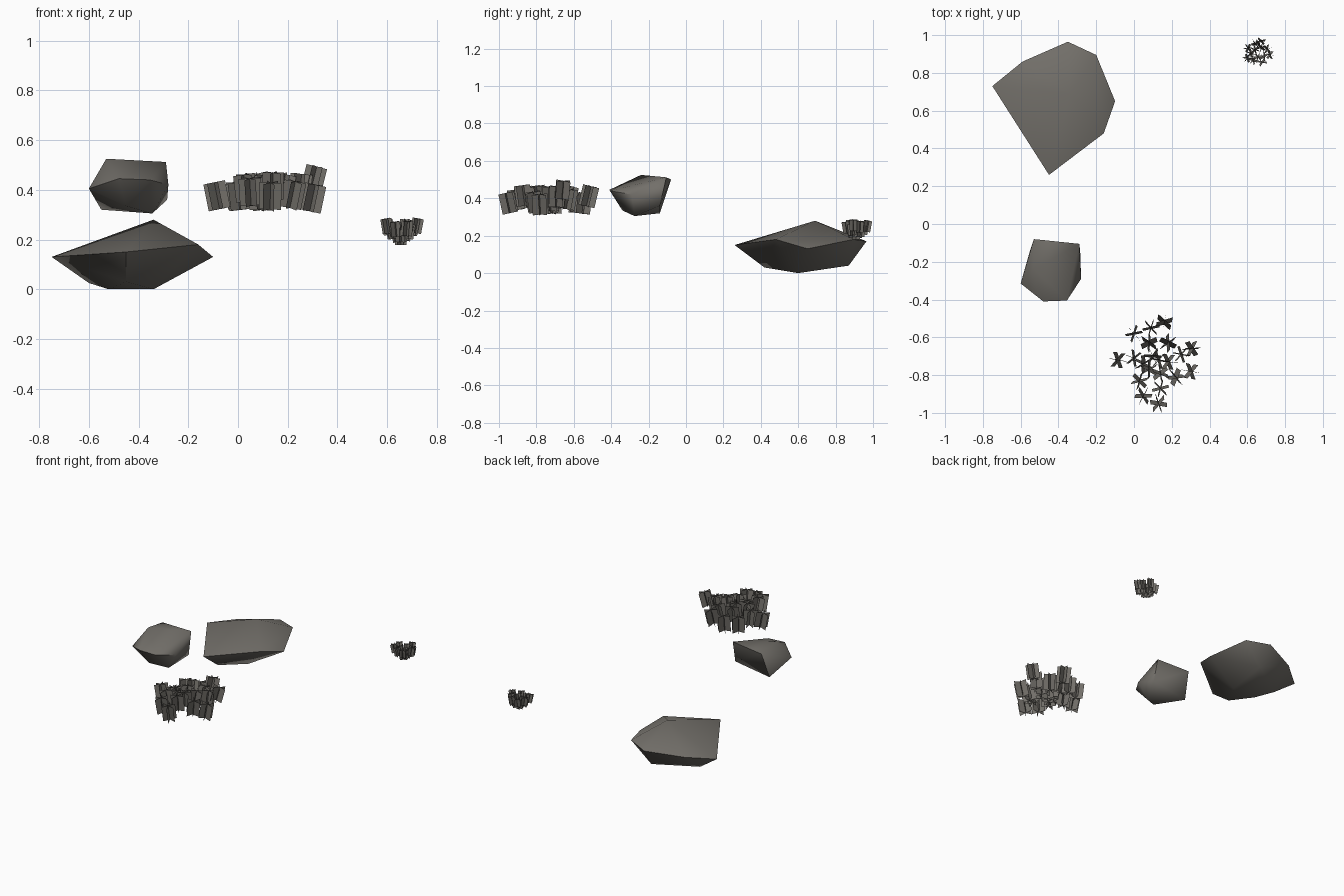
import bpy
import bmesh
import math
import random
from mathutils import Matrix, Vector

default_cube = bpy.data.objects.get("Cube")
if default_cube:
    bpy.data.objects.remove(default_cube, do_unlink=True)

random.seed(4)

# One warm grey for everything
stone_grey = bpy.data.materials.new("warm_grey")
stone_grey.use_nodes = True
colour = (0.17, 0.16, 0.143, 1)
stone_grey.diffuse_color = colour
stone_grey.node_tree.nodes["Principled BSDF"].inputs["Base Color"].default_value = colour


def add_object(name, bm):
    """Turn a bmesh into a coloured scene object."""
    mesh = bpy.data.meshes.new(name)
    bm.to_mesh(mesh)
    bm.free()
    mesh.materials.append(stone_grey)
    obj = bpy.data.objects.new(name, mesh)
    bpy.context.collection.objects.link(obj)
    return obj


def add_rock(name, corners):
    """Wrap a few corner points in a convex, softly shaded boulder."""
    bm = bmesh.new()
    for corner in corners:
        bm.verts.new(corner)
    hull = bmesh.ops.convex_hull(bm, input=bm.verts)
    loose = [v for v in bm.verts if not v.link_faces]
    bmesh.ops.delete(bm, geom=loose, context="VERTS")
    bmesh.ops.recalc_face_normals(bm, faces=bm.faces)
    rock = add_object(name, bm)
    bpy.ops.object.select_all(action="DESELECT")
    rock.select_set(True)
    bpy.context.view_layer.objects.active = rock
    bpy.ops.object.shade_smooth_by_angle(angle=math.radians(62))


def add_sprig(bm, centre, middle, width, height, lean):
    """Three upright cards crossing on one axis, tipped away from the clump middle."""
    outward = Vector((centre.x - middle.x, centre.y - middle.y, 0))
    axis = Vector((-outward.y, outward.x, 0))
    tilt = Matrix.Rotation(lean, 4, axis) if axis.length > 0.001 else Matrix()
    spin = random.uniform(0, math.pi)
    for card in range(3):
        turn = Matrix.Rotation(spin + card * math.pi / 3, 4, "Z")
        place = Matrix.Translation(centre) @ tilt @ turn
        corners = [(-1, -1), (1, -1), (1, 1), (-1, 1)]
        bm.faces.new([
            bm.verts.new(place @ Vector((side * width / 2, 0, up * height / 2)))
            for side, up in corners
        ])


# Large low boulder: crown, rim, then underside
add_rock("large_rock", [
    (-.34, .69, .28), (-.16, .48, .18), (-.2, .895, .18),
    (-.75, .73, .13), (-.59, .86, .15), (-.35, .965, .17),
    (-.1, .65, .13), (-.45, .26, .15),
    (-.6, .7, .025), (-.52, .6, 0), (-.34, .6, 0),
    (-.45, .42, .03), (-.34, .87, .04),
])

# Small boulder: crown, rim, then underside
add_rock("small_rock", [
    (-.53, -.24, .525), (-.53, -.08, .5), (-.29, -.105, .512),
    (-.28, -.29, .42), (-.355, -.405, .44), (-.48, -.41, .445),
    (-.6, -.315, .405), (-.285, -.14, .36), (-.345, -.275, .305),
    (-.55, -.14, .32), (-.45, -.34, .335),
])

# Large plant clump: sprigs spread in a loose disc
middle = Vector((.11, -.73, 0))
sprig_spots = [
    (0, -.58), (.09, -.55), (.16, -.52), (-.085, -.72), (0, -.71),
    (.08, -.63), (.1, -.7), (.18, -.63), (.25, -.69), (.05, -.74),
    (.13, -.72), (.18, -.73), (.14, -.79), (.03, -.83), (.08, -.77),
    (.22, -.81), (.3, -.78), (.05, -.91), (.14, -.87), (.13, -.95),
]
bm = bmesh.new()
for x, y in sprig_spots:
    centre = Vector((x, y, random.uniform(.365, .415)))
    add_sprig(bm, centre, middle, .09, .11, math.radians(random.uniform(6, 16)))
# One taller sprig near the edge
add_sprig(bm, Vector((.305, -.66, .445)), middle, .085, .1, math.radians(15))
add_object("large_plant_clump", bm)

# Small plant clump: a bowl of sprigs, higher toward the rim
middle = Vector((.655, .91, 0))
bm = bmesh.new()
sprig_count = 14
for i in range(sprig_count):
    radius = .066 * math.sqrt(i / (sprig_count - 1))
    angle = i * math.radians(137.5)
    centre = middle + Vector((radius * math.cos(angle), radius * math.sin(angle), 0))
    centre.z = .205 + .7 * radius + random.uniform(-.004, .006)
    add_sprig(bm, centre, middle, .046, .06, math.radians(11))
add_object("small_plant_clump", bm)
